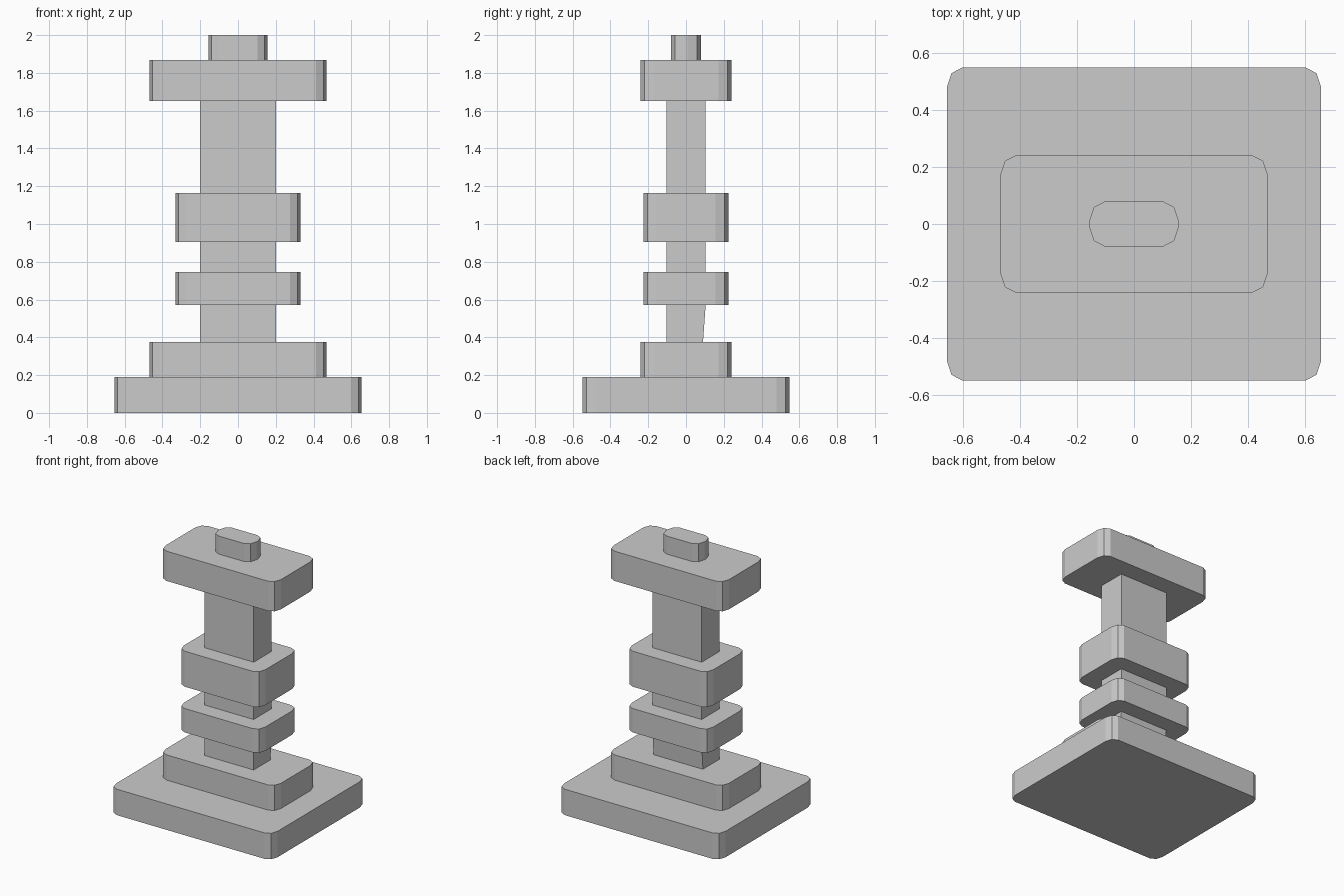
import bpy
import bmesh
from math import cos, sin, pi

if "Cube" in bpy.data.objects:
    bpy.data.objects.remove(bpy.data.objects["Cube"])


def prism(name, outline, z0, z1):
    """Extrude a closed outline from z0 to z1."""
    bm = bmesh.new()
    low = [bm.verts.new((x, y, z0)) for x, y in outline]
    face = bm.faces.new(low)
    top = bmesh.ops.extrude_face_region(bm, geom=[face])["geom"]
    for v in top:
        if isinstance(v, bmesh.types.BMVert):
            v.co.z = z1
    bmesh.ops.recalc_face_normals(bm, faces=bm.faces)
    mesh = bpy.data.meshes.new(name)
    bm.to_mesh(mesh)
    bm.free()
    obj = bpy.data.objects.new(name, mesh)
    bpy.context.collection.objects.link(obj)
    return obj


def rounded(hx, hy, rx=0.055, ry=0.07, seg=2):
    """Rectangle outline with two-segment elliptical corners."""
    pts = []
    for i, (sx, sy) in enumerate([(1, 1), (-1, 1), (-1, -1), (1, -1)]):
        for k in range(seg + 1):
            a = pi / 2 * (i + k / seg)
            pts.append((sx * (hx - rx) + rx * cos(a), sy * (hy - ry) + ry * sin(a)))
    return pts


# Stacked slabs: name, half width, half depth, bottom, top
slabs = [
    ("base_plate", 0.655, 0.548, 0.0, 0.19),
    ("base_step", 0.468, 0.241, 0.19, 0.375),
    ("lower_collar", 0.331, 0.225, 0.57, 0.745),
    ("upper_collar", 0.331, 0.225, 0.905, 1.165),
    ("cap_plate", 0.468, 0.241, 1.65, 1.868),
    ("top_knob", 0.157, 0.079, 1.868, 2.0),
]
for name, hx, hy, z0, z1 in slabs:
    prism(name, rounded(hx, hy), z0, z1)

# Square-edged column sections between the slabs
box = [(0.2, 0.104), (-0.2, 0.104), (-0.2, -0.104), (0.2, -0.104)]
lower = prism("lower_column", box, 0.375, 0.57)
prism("middle_column", box, 0.745, 0.905)
prism("upper_column", box, 1.165, 1.65)

# The lowest section leans in slightly at the back
for v in lower.data.vertices:
    if v.co.y > 0 and v.co.z < 0.4:
        v.co.y = 0.09
